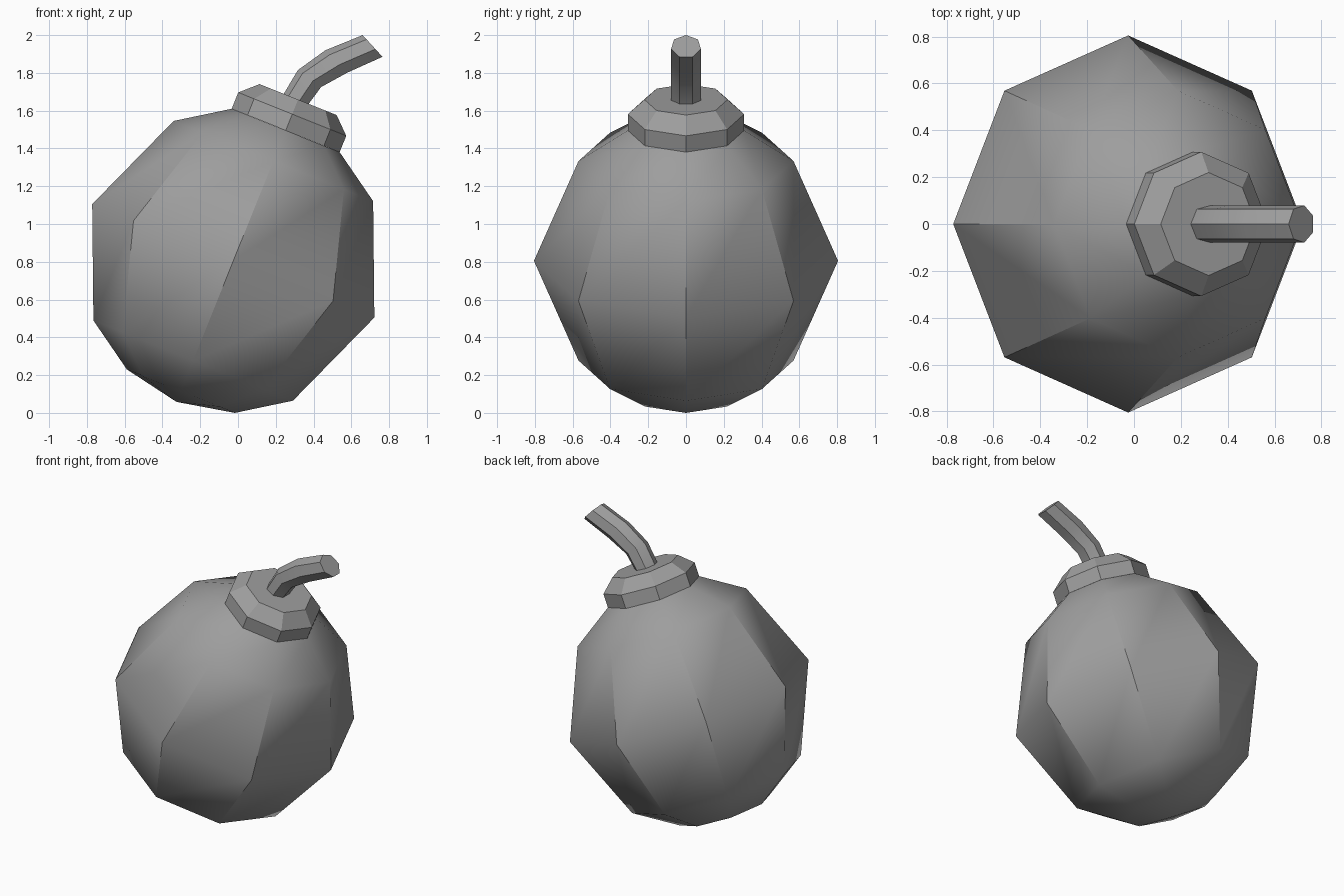
import bpy, bmesh
from math import sin, cos, radians, pi
from mathutils import Vector

cube = bpy.data.objects.get("Cube")
if cube:
    bpy.data.objects.remove(cube, do_unlink=True)

grey = bpy.data.materials.new("plain grey")
grey.use_nodes = True
colour = (0.34, 0.34, 0.34, 1)
grey.diffuse_color = colour
grey.node_tree.nodes["Principled BSDF"].inputs["Base Color"].default_value = colour

TILT = radians(21.9)
CENTRE = (-0.025, 0, 0.805)
RADIUS = 0.805


def loft(name, rings, sharp=None, smooth=True):
    """Skin a list of point rings, close both ends, and mark sharp edges."""
    bm = bmesh.new()
    loops = [[bm.verts.new(p) for p in ring] for ring in rings]
    n = len(rings[0])
    for a, b in zip(loops, loops[1:]):
        for i in range(n):
            j = (i + 1) % n
            bm.faces.new((a[i], a[j], b[j], b[i]))
    caps = [bm.faces.new(loops[0][::-1]), bm.faces.new(loops[-1])]
    for f in bm.faces:
        f.smooth = smooth
    # Lengthwise edges stay crisp where the rule asks for it
    for k, (a, b) in enumerate(zip(loops, loops[1:])):
        if sharp and sharp(k):
            for u, v in zip(a, b):
                bm.edges.get((u, v)).smooth = False
    for cap in caps:
        cap_is_small = cap.calc_area() < 0.001
        if not cap_is_small:
            for e in cap.edges:
                e.smooth = False
    bmesh.ops.remove_doubles(bm, verts=bm.verts, dist=0.0005)
    bmesh.ops.recalc_face_normals(bm, faces=bm.faces)
    mesh = bpy.data.meshes.new(name)
    bm.to_mesh(mesh)
    bm.free()
    mesh.materials.append(grey)
    obj = bpy.data.objects.new(name, mesh)
    bpy.context.collection.objects.link(obj)
    return obj


def circle(r, z, n=8):
    return [(r * cos(2 * pi * i / n), r * sin(2 * pi * i / n), z) for i in range(n)]


# Round body: an eight-sided ball, cut flat under the collar
latitudes = [-89.99, -67.5, -45, 0, 45, 67.5]
body = loft("body",
            [circle(RADIUS * cos(radians(a)), RADIUS * sin(radians(a))) for a in latitudes],
            sharp=lambda k: k in (2, 3))

# Collar with a bevelled top
collar = loft("collar", [circle(0.308, 0.744), circle(0.308, 0.837), circle(0.22, 0.92)],
              smooth=False)

for part in (body, collar):
    part.location = CENTRE
    part.rotation_euler = (0, TILT, 0)

# Bent fuse: seven-sided tube, each section given by its ridge and its belly (x, z)
sections = [((0.225, 1.66), (0.355, 1.61)),
            ((0.317, 1.815), (0.44, 1.725)),
            ((0.463, 1.92), (0.58, 1.802)),
            ((0.66, 2.0), (0.765, 1.885))]
SIDES = 7
FUSE_RADIUS = 0.081
belly = cos(pi / SIDES)
rings = []
for ridge, low in sections:
    top = Vector((ridge[0], 0, ridge[1]))
    bottom = Vector((low[0], 0, low[1]))
    up = (top - bottom) / (1 + belly)
    mid = top - up
    side = Vector((0, FUSE_RADIUS, 0))
    turns = [2 * pi * i / SIDES for i in range(SIDES)]
    rings.append([mid + up * cos(t) + side * sin(t) for t in turns])
loft("fuse", rings, sharp=lambda k: True)
